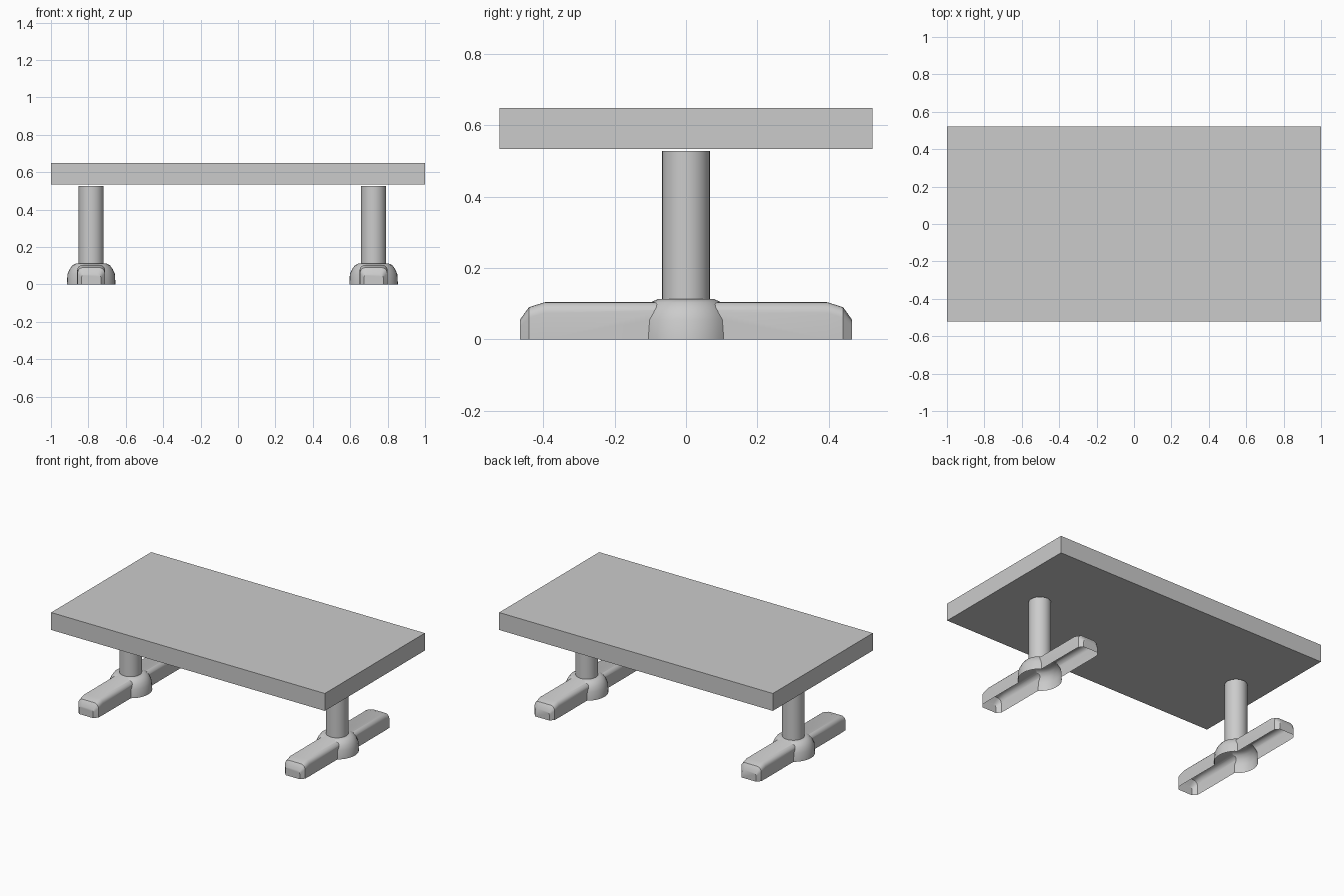
import bpy, bmesh, math

if "Cube" in bpy.data.objects:
    bpy.data.objects.remove(bpy.data.objects["Cube"])

grey = bpy.data.materials.new("light grey")
grey.use_nodes = True
grey.diffuse_color = (0.6, 0.6, 0.6, 1)
grey.node_tree.nodes["Principled BSDF"].inputs["Base Color"].default_value = (0.6, 0.6, 0.6, 1)


def make_object(name, bm, x=0.0):
    bmesh.ops.recalc_face_normals(bm, faces=bm.faces)
    mesh = bpy.data.meshes.new(name)
    bm.to_mesh(mesh)
    bm.free()
    mesh.materials.append(grey)
    obj = bpy.data.objects.new(name, mesh)
    obj.location.x = x
    bpy.context.collection.objects.link(obj)
    return obj


def smooth(obj):
    bpy.ops.object.select_all(action="DESELECT")
    obj.select_set(True)
    bpy.context.view_layer.objects.active = obj
    bpy.ops.object.shade_smooth_by_angle(angle=math.radians(35))


def loft(rings):
    """Solid through a list of closed rings with equal point counts."""
    bm = bmesh.new()
    loops = [[bm.verts.new(p) for p in ring] for ring in rings]
    n = len(loops[0])
    for a, b in zip(loops, loops[1:]):
        for i in range(n):
            j = (i + 1) % n
            bm.faces.new((a[i], a[j], b[j], b[i]))
    bm.faces.new(loops[0])
    bm.faces.new(loops[-1])
    return bm


def circle(r, z, n=32):
    return [(r * math.cos(2 * math.pi * i / n), r * math.sin(2 * math.pi * i / n), z)
            for i in range(n)]


def arch(y, w, h, corner, steps=5):
    """Upright section with rounded top corners."""
    right = [(w, 0)]
    for i in range(steps + 1):
        a = math.pi / 2 * i / steps
        right.append((w - corner + corner * math.cos(a), h - corner + corner * math.sin(a)))
    left = [(-x, z) for x, z in reversed(right)]
    return [(x, y, z) for x, z in right + left]


# Tabletop slab
bm = bmesh.new()
bmesh.ops.create_cube(bm, size=1)
for v in bm.verts:
    v.co.x *= 2
    v.co.y *= 1.044
    v.co.z = v.co.z * 0.115 + 0.5905
make_object("tabletop", bm)

hub_profile = [(0.13, 0), (0.127, 0.055), (0.115, 0.082), (0.1, 0.103), (0.078, 0.113)]
foot_end = [(0.465, 0.052, 0.055, 0.02), (0.44, 0.073, 0.09, 0.03), (0.395, 0.075, 0.104, 0.03)]

for side, x in (("right", -0.785), ("left", 0.725)):
    # Round post
    smooth(make_object(side + "_post", loft([circle(0.067, 0.11), circle(0.067, 0.527)]), x))

    # Long foot joined with the round hub
    sections = [arch(-y, w, h, c) for y, w, h, c in foot_end]
    sections += [arch(y, w, h, c) for y, w, h, c in reversed(foot_end)]
    foot = make_object(side + "_foot", loft(sections), x)
    hub = make_object(side + "_hub_helper", loft([circle(r, z) for r, z in hub_profile]), x)
    mod = foot.modifiers.new("join hub", "BOOLEAN")
    mod.operation = "UNION"
    mod.solver = "EXACT"
    mod.object = hub
    bpy.context.view_layer.objects.active = foot
    bpy.ops.object.modifier_apply(modifier=mod.name)
    bpy.data.objects.remove(hub)

    # Open the underside so the foot is a hollow shell
    bm = bmesh.new()
    bm.from_mesh(foot.data)
    under = [f for f in bm.faces if all(v.co.z < 0.001 for v in f.verts)]
    bmesh.ops.delete(bm, geom=under, context="FACES")
    bm.to_mesh(foot.data)
    bm.free()
    smooth(foot)
